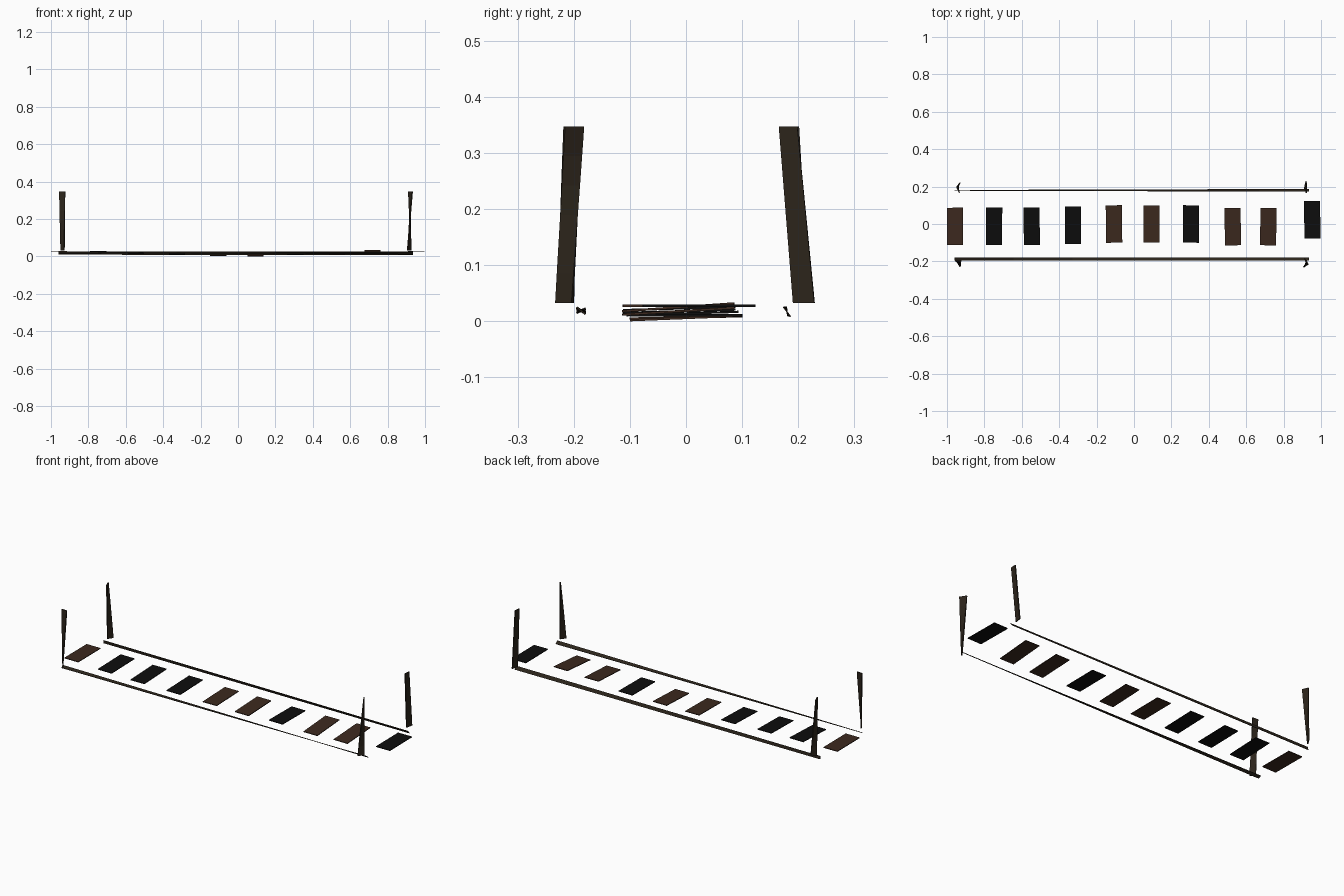
import bpy, bmesh, math
from mathutils import Vector

if "Cube" in bpy.data.objects:
    bpy.data.objects.remove(bpy.data.objects["Cube"])


def material(name, rgb):
    m = bpy.data.materials.new(name)
    m.diffuse_color = (*rgb, 1)
    m.use_nodes = True
    m.node_tree.nodes["Principled BSDF"].inputs["Base Color"].default_value = m.diffuse_color
    return m


brown = material("weathered_wood", (0.045, 0.022, 0.013))
dark = material("dark_wood", (0.004, 0.004, 0.004))
rope = material("rope_brown", (0.025, 0.018, 0.011))


def finish(name, bm, mat):
    bmesh.ops.recalc_face_normals(bm, faces=bm.faces)
    me = bpy.data.meshes.new(name)
    bm.to_mesh(me)
    bm.free()
    me.materials.append(mat)
    ob = bpy.data.objects.new(name, me)
    bpy.context.collection.objects.link(ob)
    return ob


def twisted_strip(name, c0, d0, c1, d1, thick, mat, steps=6):
    """Thin strip from centre c0 to c1 whose width vector turns from d0 to d1."""
    c0, d0, c1, d1 = map(Vector, (c0, d0, c1, d1))
    axis = (c1 - c0).normalized()
    bm = bmesh.new()
    rings = []
    for i in range(steps + 1):
        t = i / steps
        c, d = c0.lerp(c1, t), d0.lerp(d1, t)
        n = axis.cross(d).normalized() * thick / 2
        rings.append([bm.verts.new(p) for p in
                      (c - d / 2 - n, c + d / 2 - n, c + d / 2 + n, c - d / 2 + n)])
    for a, b in zip(rings, rings[1:]):
        for k in range(4):
            j = (k + 1) % 4
            bm.faces.new((a[k], a[j], b[j], b[k]))
    bm.faces.new(rings[0])
    bm.faces.new(rings[-1])
    return finish(name, bm, mat)


# Loose planks of the walkway: x, y, z, slope (along y), yaw, material
planks = [
    (-0.957, -0.013, 0.028, 0.00, 0.5, brown),
    (-0.748, -0.012, 0.023, 0.03, -0.5, dark),
    (-0.547, -0.012, 0.018, 0.03, 0.8, dark),
    (-0.327, -0.006, 0.014, 0.03, 0.0, dark),
    (-0.107, 0.000, 0.007, 0.02, 0.8, brown),
    (0.093, 0.000, 0.006, 0.04, 0.0, brown),
    (0.305, 0.000, 0.011, 0.00, -0.5, dark),
    (0.528, -0.014, 0.018, 0.06, 0.8, brown),
    (0.718, -0.014, 0.025, 0.07, -0.8, brown),
    (0.953, 0.023, 0.028, 0.00, 0.8, dark),
]
for i, (x, y, z, slope, yaw, mat) in enumerate(planks):
    bm = bmesh.new()
    bmesh.ops.create_cube(bm, size=1)
    bmesh.ops.scale(bm, vec=(0.086, 0.2, 0.004), verts=bm.verts)
    ob = finish(f"plank_{i + 1}", bm, mat)
    ob.location = (x, y, z)
    ob.rotation_euler = (slope, 0, math.radians(yaw))

# Twisted side rails beside the planks
twisted_strip("front_rail", (-0.96, -0.187, 0.019), (0, 0.016, 0.009),
              (0.935, -0.187, 0.019), (0, 0.016, -0.013), 0.003, rope)
twisted_strip("back_rail", (-0.96, 0.180, 0.018), (0, 0.002, -0.017),
              (0.935, 0.180, 0.017), (0, 0.013, -0.017), 0.002, rope)

# Four leaning, slightly twisted end posts: bottom centre/width, top centre/width
posts = {
    "front_left_post": ((-0.938, -0.215), (0.018, -0.028), (-0.940, -0.198), (0.033, -0.002)),
    "front_right_post": ((0.916, -0.217), (0.021, 0.029), (0.922, -0.200), (-0.021, 0.034)),
    "back_left_post": ((-0.938, 0.207), (0.018, 0.029), (-0.940, 0.184), (-0.014, 0.033)),
    "back_right_post": ((0.916, 0.210), (0.008, 0.038), (0.922, 0.182), (0.002, 0.033)),
}
for name, (b, bw, t, tw) in posts.items():
    twisted_strip(name, (*b, 0.033), (*bw, 0), (*t, 0.347), (*tw, 0), 0.006, rope)
